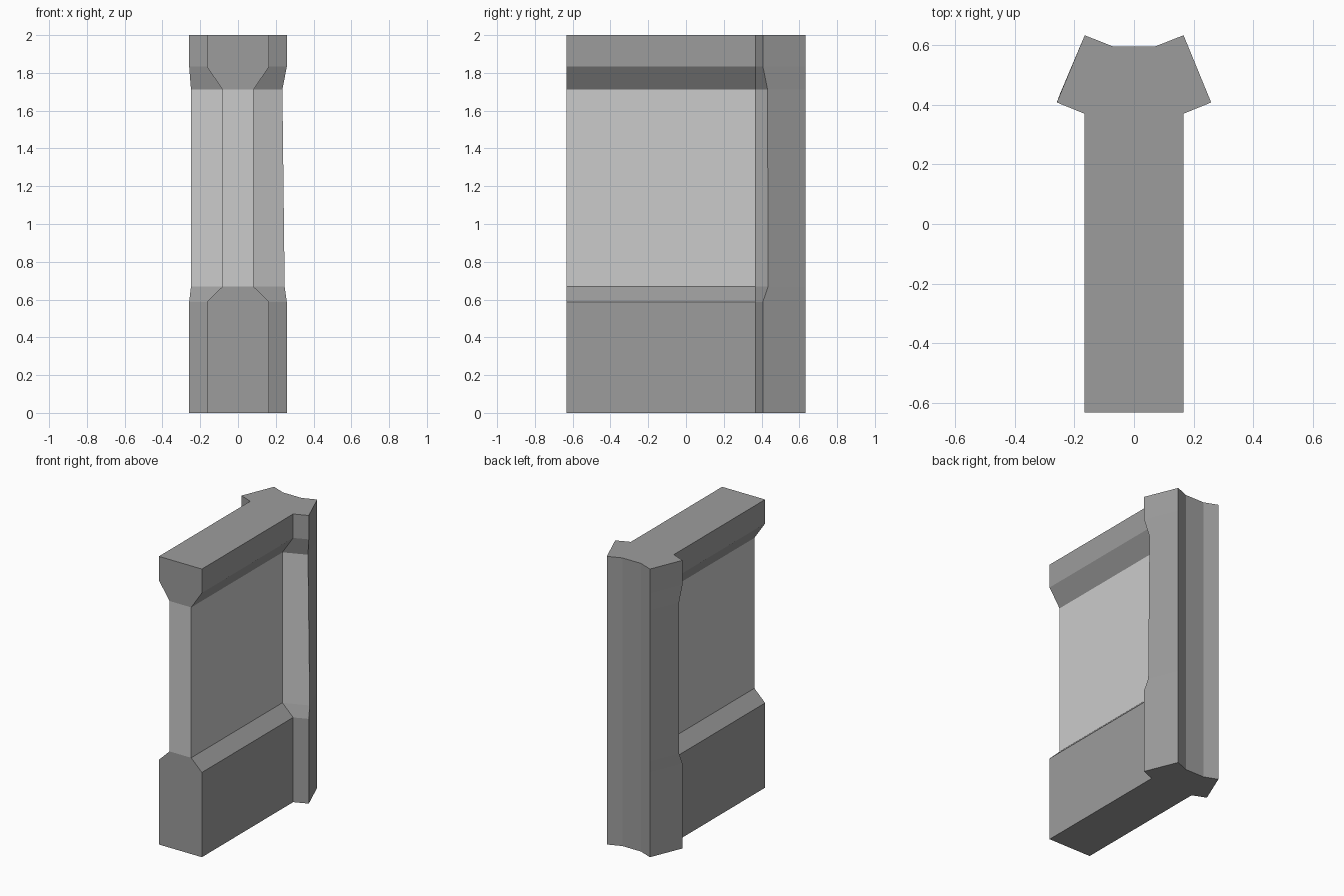
import bpy, bmesh

if "Cube" in bpy.data.objects:
    bpy.data.objects.remove(bpy.data.objects["Cube"])


def section(z, wall, right, left):
    """Plan outline at height z: wall half width, then the pillar's outer corners."""
    plan = [(-wall, -0.632), (wall, -0.632), (wall, 0.369), right,
            (0.166, 0.632), (0.072, 0.595), (-0.072, 0.595), (-0.165, 0.632),
            left, (-wall, 0.369)]
    return [(x, y, z) for x, y in plan]


def material(name, value):
    mat = bpy.data.materials.new(name)
    mat.diffuse_color = (value, value, value, 1)
    mat.use_nodes = True
    mat.node_tree.nodes["Principled BSDF"].inputs["Base Color"].default_value = mat.diffuse_color
    return mat


def loft(name, sections, mats, panel_level, panel_sides):
    bm = bmesh.new()
    rings = [[bm.verts.new(p) for p in s] for s in sections]
    for level, (a, b) in enumerate(zip(rings, rings[1:])):
        for i in range(len(a)):
            j = (i + 1) % len(a)
            face = bm.faces.new((a[i], a[j], b[j], b[i]))
            if level == panel_level and i in panel_sides:
                face.material_index = 1
    bm.faces.new(rings[0][::-1])
    bm.faces.new(rings[-1])
    bmesh.ops.triangulate(bm, faces=[f for f in bm.faces if len(f.verts) > 4])
    bmesh.ops.recalc_face_normals(bm, faces=bm.faces)
    mesh = bpy.data.meshes.new(name)
    for mat in mats:
        mesh.materials.append(mat)
    bm.to_mesh(mesh)
    bm.free()
    obj = bpy.data.objects.new(name, mesh)
    bpy.context.collection.objects.link(obj)
    return obj


# Wall with dark plinth, rail and end pillar around a light recessed panel
R, L = (0.2585, 0.407), (-0.2585, 0.407)
loft("wall_with_pillar", [
    section(0.0, 0.165, R, L),
    section(0.588, 0.165, R, L),
    section(0.668, 0.083, (0.247, 0.434), (-0.249, 0.433)),
    section(1.712, 0.083, (0.235, 0.432), (-0.249, 0.433)),
    section(1.834, 0.165, R, L),
    section(2.0, 0.165, R, L),
], [material("dark_trim", 0.335), material("light_panel", 0.8)],
    panel_level=2, panel_sides={0, 1, 2, 8, 9})
